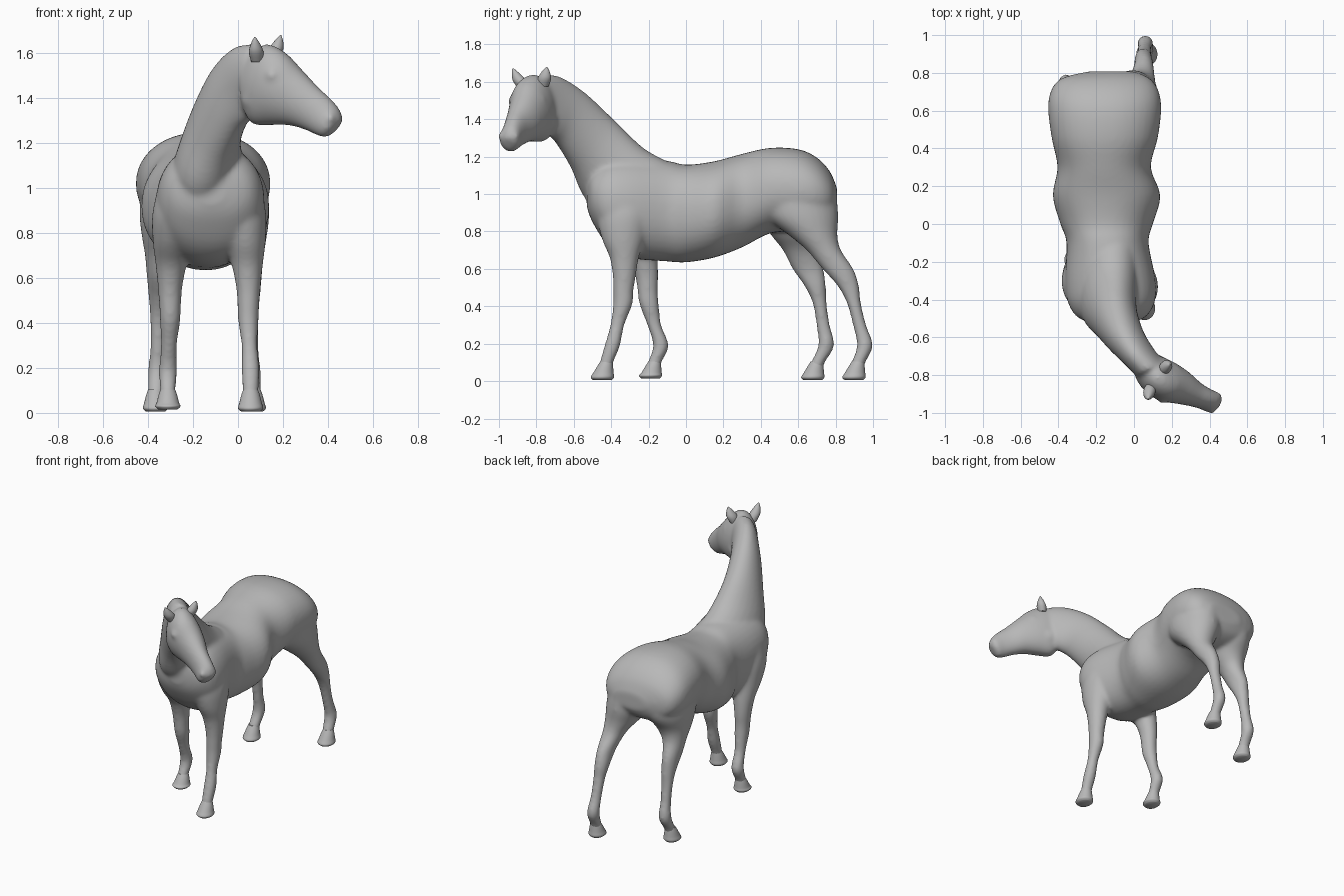
import bpy, bmesh, math
from mathutils import Vector

if "Cube" in bpy.data.objects:
    bpy.data.objects.remove(bpy.data.objects["Cube"])

coat = bpy.data.materials.new("plain_grey")
coat.use_nodes = True
GREY = (0.48, 0.48, 0.48, 1)
coat.diffuse_color = GREY
coat.node_tree.nodes["Principled BSDF"].inputs["Base Color"].default_value = GREY


def refine(rows, steps=4):
    """Catmull-Rom interpolation between rows of numbers."""
    rows = [tuple(r) for r in rows]
    padded = [rows[0]] + rows + [rows[-1]]
    result = []
    for a, b, c, d in zip(padded, padded[1:], padded[2:], padded[3:]):
        for s in range(steps):
            t = s / steps
            result.append([q + t * (r - p) / 2 + t * t * (p - 2.5 * q + 2 * r - d0 / 2)
                           + t ** 3 * (1.5 * (q - r) + (d0 - p) / 2)
                           for p, q, r, d0 in zip(a, b, c, d)])
    return result + [rows[-1]]


def loft(bm, rings, sides=28, power=1):
    """Skin closed ovals, each a centre and two half-axes; power under 1 squares them."""
    def bend(value):
        return math.copysign(abs(value) ** power, value)

    angles = [math.tau * i / sides for i in range(sides)]
    loops = [[bm.verts.new(centre + u * bend(math.cos(a)) + v * bend(math.sin(a))) for a in angles]
             for centre, u, v in rings]
    for low, high in zip(loops, loops[1:]):
        for i in range(sides):
            j = (i + 1) % sides
            bm.faces.new((low[i], low[j], high[j], high[i]))
    bm.faces.new(loops[0][::-1])
    bm.faces.new(loops[-1])


def level_rings(rows):
    """Horizontal rings from x, y, z, half-width, half-length."""
    return [(Vector((x, y, z)), Vector((rx, 0, 0)), Vector((0, ry, 0)))
            for x, y, z, rx, ry in refine(rows)]


def ridge_rings(rows, side):
    """Rings hung between a top point and a bottom point, with a half-width."""
    rings = []
    for row in refine(rows):
        top, bottom = Vector(row[:3]), Vector(row[3:6])
        rings.append(((top + bottom) / 2, side * row[6], (top - bottom) / 2))
    return rings


def finish(name, bm, voxel=0, smoothing=0):
    bmesh.ops.recalc_face_normals(bm, faces=bm.faces)
    mesh = bpy.data.meshes.new(name)
    bm.to_mesh(mesh)
    bm.free()
    obj = bpy.data.objects.new(name, mesh)
    bpy.context.collection.objects.link(obj)
    bpy.ops.object.select_all(action="DESELECT")
    bpy.context.view_layer.objects.active = obj
    obj.select_set(True)
    if voxel:
        remesh = obj.modifiers.new("Fuse", "REMESH")
        remesh.mode, remesh.voxel_size = "VOXEL", voxel
        soften = obj.modifiers.new("Soften", "SMOOTH")
        soften.factor, soften.iterations = 0.5, smoothing
        for modifier in list(obj.modifiers):
            bpy.ops.object.modifier_apply(modifier=modifier.name)
    obj.data.materials.clear()
    obj.data.materials.append(coat)
    bpy.ops.object.shade_smooth_by_angle(angle=math.radians(50))


horse = bmesh.new()

# Trunk: y, centre x, half-width, belly height, back height
trunk = [(-.53, -.12, .06, .93, 1.06), (-.5, -.12, .17, .85, 1.12), (-.42, -.12, .228, .73, 1.18),
         (-.3, -.125, .24, .66, 1.195), (-.1, -.14, .217, .64, 1.178), (0, -.145, .245, .635, 1.157),
         (.15, -.145, .285, .66, 1.175), (.3, -.158, .247, .715, 1.215), (.45, -.155, .28, .79, 1.247),
         (.6, -.155, .299, .8, 1.24), (.7, -.155, .287, .82, 1.195), (.77, -.15, .235, .86, 1.12),
         (.808, -.12, .12, .92, 1.03)]
loft(horse, [(Vector((x, y, (low + high) / 2)), Vector((w, 0, 0)), Vector((0, 0, (high - low) / 2)))
             for y, x, w, low, high in refine(trunk)], sides=40, power=.92)

# Neck: top point, throat point, half-width
neck = [(-.14, .02, 1.1, -.14, -.3, .85, .17), (-.14, -.12, 1.18, -.13, -.42, .88, .185),
        (-.14, -.25, 1.257, -.12, -.53, .98, .168),
        (-.125, -.4, 1.405, -.075, -.6, 1.13, .128), (-.075, -.55, 1.547, -.005, -.68, 1.26, .102),
        (0, -.68, 1.629, .06, -.73, 1.315, .087), (.08, -.77, 1.64, .1, -.78, 1.38, .08)]
loft(horse, ridge_rings(neck, Vector((.88, .47, 0))))

# Head: brow point, jaw point, half-width
head_side = Vector((.42, .9, 0)).normalized()
head = [(.04, -.75, 1.58, .03, -.745, 1.35, .07), (.12, -.81, 1.64, .07, -.77, 1.283, .1),
        (.2, -.86, 1.608, .15, -.81, 1.279, .108), (.28, -.885, 1.527, .23, -.85, 1.278, .09),
        (.35, -.915, 1.453, .3, -.89, 1.258, .068), (.41, -.935, 1.398, .35, -.92, 1.235, .059),
        (.45, -.95, 1.347, .39, -.94, 1.225, .058), (.462, -.955, 1.3, .42, -.95, 1.245, .032)]
loft(horse, ridge_rings(head, head_side))

# Legs: shared height, half-width, half-length, then a path of y values per leg
fore_shape = [(1, .11, .14), (.88, .115, .145), (.76, .092, .115), (.66, .07, .078), (.56, .055, .062),
              (.48, .049, .054), (.41, .046, .052), (.3, .036, .038), (.19, .041, .042),
              (.1, .036, .037), (.05, .037, .037)]
hind_shape = [(1, .15, .215), (.88, .148, .195), (.78, .112, .13), (.7, .076, .092), (.6, .055, .083),
              (.51, .048, .058), (.42, .04, .038), (.3, .035, .036), (.19, .041, .043),
              (.1, .037, .038), (.05, .037, .037)]
fore_x = (-.125, -.105, -.085, -.075, -.07, -.07, -.07, -.065, -.06, -.06, -.06)
hind_x = (-.125, -.115, -.09, -.067, -.055, -.056, -.053, -.05, -.046, -.041, -.038)
legs = {
    "front_left": (fore_shape, fore_x, .116,
                   (-.32, -.33, -.335, -.33, -.33, -.335, -.338, -.367, -.394, -.425, -.435)),
    "front_right": (fore_shape, fore_x, -.372,
                    (-.32, -.31, -.275, -.23, -.21, -.205, -.197, -.17, -.134, -.168, -.178)),
    "hind_left": (hind_shape, hind_x, .106,
                  (.59, .62, .68, .737, .812, .867, .897, .928, .957, .922, .91)),
    "hind_right": (hind_shape, hind_x, -.405,
                   (.585, .585, .585, .61, .652, .69, .714, .733, .75, .705, .69)),
}
for name, (shape, inset, edge, path) in legs.items():
    inward = 1 if edge > 0 else -1
    rows = [(edge + inward * dx, y, z, rx, ry)
            for (z, rx, ry), dx, y in zip(shape, inset, path)]
    loft(horse, level_rings(rows))
    # Hoof widens downward and pushes its toe forward
    hoof = bmesh.new()
    x, y = rows[-1][:2]
    base = .015 if name == "front_right" else .006
    hoof_rows = [(x, y - .012, base, .042, .05), (x, y - .012, base + .014, .056, .062),
                 (x, y - .006, .045, .05, .054), (x, y + .003, .08, .041, .042),
                 (x, y + .01, .105, .032, .033)]
    loft(hoof, level_rings(hoof_rows))
    finish(name + "_hoof", hoof)

# Eye, cheek and nostril swellings on both sides of the head
for sign in (-1, 1):
    for centre, size, spread in ((Vector((.185, -.85, 1.5)), .03, .079),
                                 (Vector((.1, -.785, 1.4)), .08, .02),
                                 (Vector((.43, -.95, 1.31)), .02, .041)):
        ball = bmesh.ops.create_uvsphere(horse, u_segments=16, v_segments=10, radius=size)
        bmesh.ops.translate(horse, verts=ball["verts"], vec=centre + head_side * sign * spread)

finish("horse_body", horse, voxel=.011, smoothing=14)

# Ears: tapering leaf shapes with a thin fore-and-aft section
ears = {"right_ear": (Vector((.085, -.865, 1.56)), Vector((.075, -.925, 1.672))),
        "left_ear": (Vector((.155, -.765, 1.575)), Vector((.19, -.745, 1.68)))}
for name, (root, tip) in ears.items():
    ear = bmesh.new()
    flat = head_side.cross(Vector((0, 0, 1)))
    loft(ear, [(root.lerp(tip, t), head_side * w, flat * w * .85)
               for t, w in refine([(0, .03), (.4, .037), (.75, .022), (1, .003)])], sides=16)
    finish(name, ear)
